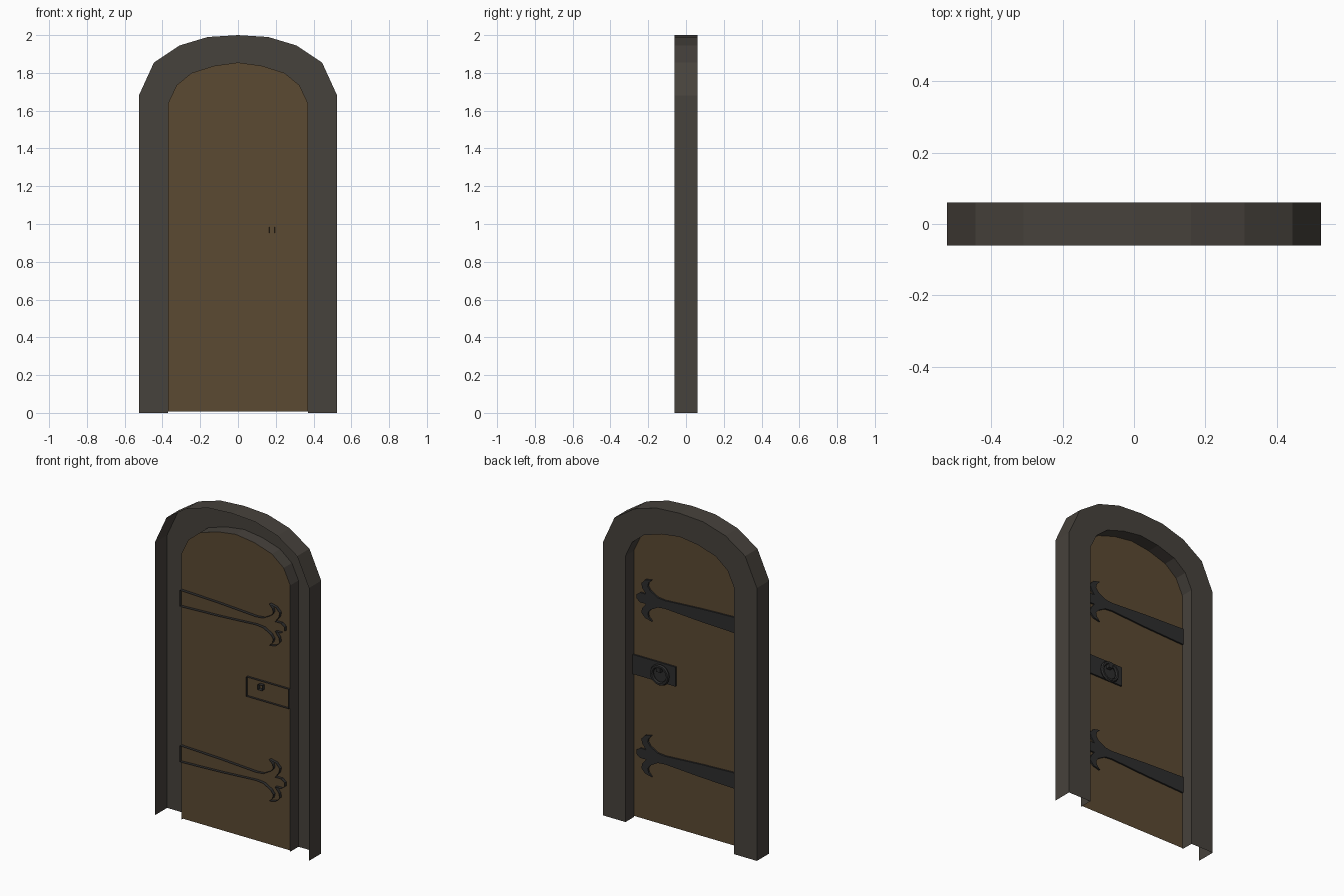
import bpy, bmesh, math

if "Cube" in bpy.data.objects:
    bpy.data.objects.remove(bpy.data.objects["Cube"])


def material(name, rgb):
    m = bpy.data.materials.new(name)
    m.diffuse_color = (*rgb, 1)
    m.use_nodes = True
    m.node_tree.nodes["Principled BSDF"].inputs["Base Color"].default_value = m.diffuse_color
    return m


stone = material("dark_stone", (0.062, 0.054, 0.045))
wood = material("brown_wood", (0.105, 0.067, 0.032))
iron = material("dark_iron", (0.027, 0.027, 0.027))


def make(name, verts, faces, mat):
    me = bpy.data.meshes.new(name)
    me.from_pydata(verts, [], faces)
    me.materials.append(mat)
    ob = bpy.data.objects.new(name, me)
    bpy.context.collection.objects.link(ob)
    return ob


def mirrored_x(half):
    """Arch line: right foot -> crown -> left foot."""
    return half + [(-x, z) for x, z in reversed(half[:-1])]


def shell(name, outline, y_back, y_front, mat, taper=1.0):
    """Back cap plus side walls, open at the front (outline clockwise seen from the front)."""
    n = len(outline)
    cx = sum(p[0] for p in outline) / n
    cz = sum(p[1] for p in outline) / n
    verts = [(x, y_back, z) for x, z in outline]
    verts += [(cx + (x - cx) * taper, y_front, cz + (z - cz) * taper) for x, z in outline]
    faces = [tuple(range(n))]
    faces += [(i, i + n, (i + 1) % n + n, (i + 1) % n) for i in range(n)]
    return make(name, verts, faces, mat)


# Arched frame: back face, outer walls and shallow inner reveal, open front and bottom
outer = mirrored_x([(.525, 0), (.525, 1.68), (.445, 1.855), (.31, 1.945), (.16, 1.99), (0, 2)])
inner = mirrored_x([(.37, 0), (.37, 1.64), (.325, 1.735), (.245, 1.80), (.125, 1.838), (0, 1.855)])
n = len(outer)
DOOR_Y = -0.02
rows = [(outer, -.06), (outer, .06), (inner, .06), (inner, DOOR_Y)]
verts = [(x, y, z) for line, y in rows for x, z in line]
faces = [(r * n + i, r * n + n + i, r * n + n + i + 1, r * n + i + 1)
         for r in range(3) for i in range(n - 1)]
make("arched_frame", verts, faces, stone)

# Door leaf: one sheet filling the opening
leaf = [(x, max(z, .008)) for x, z in inner]
make("door_leaf", [(x, DOOR_Y, z) for x, z in leaf], [tuple(reversed(range(n)))], wood)

# Strap hinges with a three-pronged end
half_strap = [(-.37, .05), (-.1, .04), (.15, .025), (.20, .03), (.25, .058), (.268, .082),
              (.262, .105), (.24, .128), (.285, .118), (.312, .09), (.305, .062),
              (.28, .03), (.32, .03), (.345, .012)]
for label, zc in (("upper", 1.37), ("lower", .412)):
    top = [(x, zc + h) for x, h in half_strap]
    bottom = [(x, zc - h) for x, h in reversed(half_strap)]
    shell(label + "_hinge", top + bottom, -.01, -.04, iron)


def rect(x0, x1, z0, z1):
    return [(x0, z1), (x1, z1), (x1, z0), (x0, z0)]


# Lock plate, staple and pull ring
shell("lock_plate", rect(.08, .37, .885, 1.005), -.01, -.035, iron)
shell("ring_staple", rect(.167, .193, .955, .982), .014, -.045, iron, 1.2)
bpy.ops.mesh.primitive_torus_add(major_segments=16, minor_segments=6, major_radius=.054,
                                 minor_radius=.011, location=(.178, .001, .935),
                                 rotation=(math.pi / 2, 0, 0))
ring = bpy.context.object
ring.name = "pull_ring"
ring.data.materials.append(iron)
bpy.ops.object.shade_smooth_by_angle(angle=math.radians(50))
